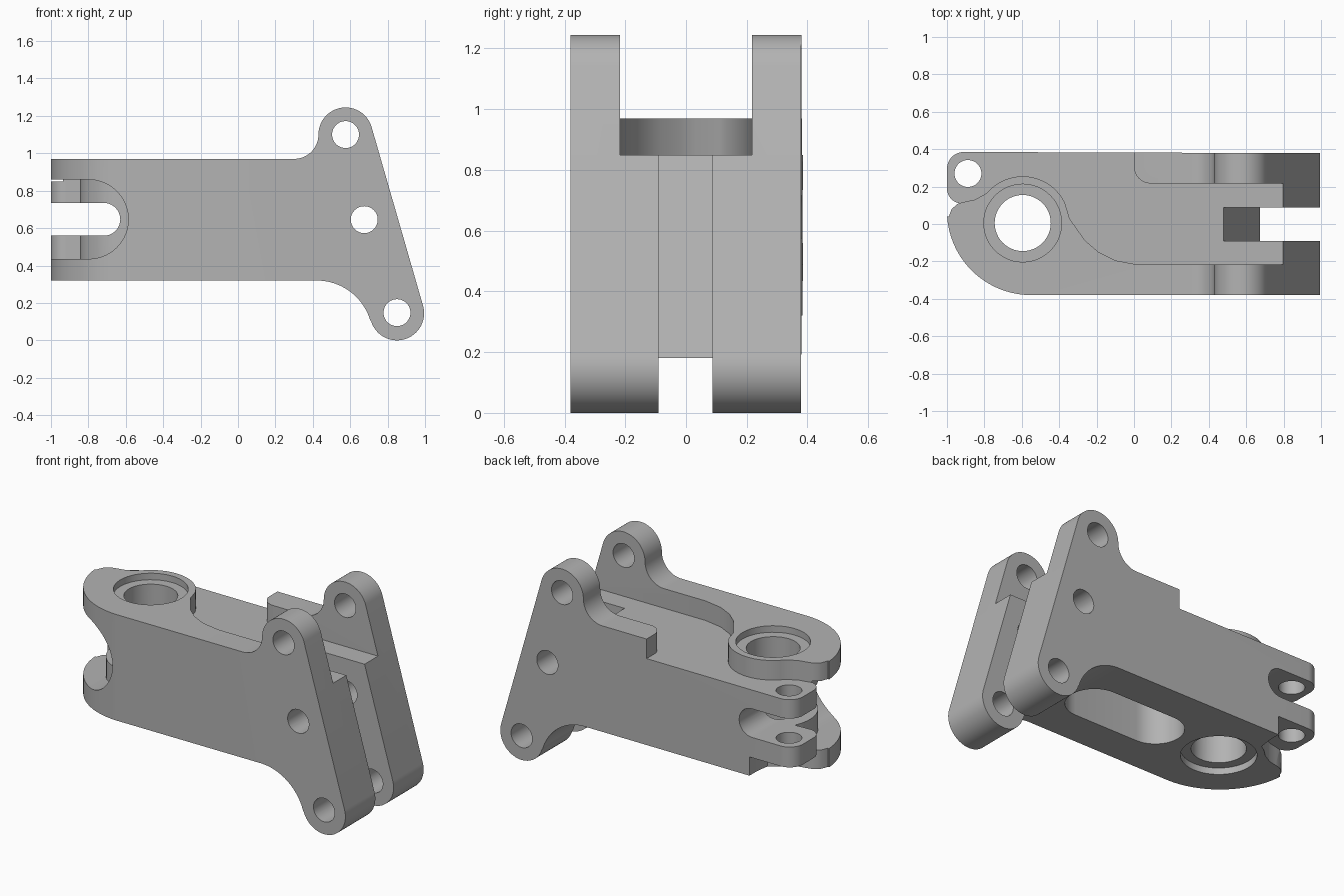
import bpy, bmesh
from math import radians, cos, sin
from mathutils import Vector

cube = bpy.data.objects.get("Cube")
if cube:
    bpy.data.objects.remove(cube, do_unlink=True)

grey = bpy.data.materials.new("plain grey")
grey.use_nodes = True
tone = (0.45, 0.45, 0.45, 1)
grey.diffuse_color = tone
grey.node_tree.nodes["Principled BSDF"].inputs["Base Color"].default_value = tone


def arc(cx, cy, r, start, end, steps=20):
    angles = [radians(start + (end - start) * i / steps) for i in range(steps + 1)]
    return [(cx + r * cos(a), cy + r * sin(a)) for a in angles]


def circle(cx, cy, r):
    return arc(cx, cy, r, 0, 360, 48)[:-1]


def capsule(x1, x2, c, r):
    return arc(x2, c, r, -90, 90) + arc(x1, c, r, 90, 270)


def prism(name, points, axis, low, high):
    """Extrude a 2D outline: axis Z uses (x, y), axis Y uses (x, z)."""
    place = (lambda u, v, t: (u, v, t)) if axis == "Z" else (lambda u, v, t: (u, t, v))
    bm = bmesh.new()
    face = bm.faces.new([bm.verts.new(place(u, v, low)) for u, v in points])
    grown = bmesh.ops.extrude_face_region(bm, geom=[face])["geom"]
    shift = Vector(place(0, 0, high - low))
    bmesh.ops.translate(bm, vec=shift, verts=[g for g in grown if isinstance(g, bmesh.types.BMVert)])
    bmesh.ops.recalc_face_normals(bm, faces=bm.faces)
    mesh = bpy.data.meshes.new(name)
    bm.to_mesh(mesh)
    bm.free()
    obj = bpy.data.objects.new(name, mesh)
    bpy.context.collection.objects.link(obj)
    return obj


def combine(target, tool, operation="DIFFERENCE"):
    mod = target.modifiers.new("cut", "BOOLEAN")
    mod.operation, mod.solver, mod.object = operation, "EXACT", tool
    bpy.context.view_layer.objects.active = target
    bpy.ops.object.modifier_apply(modifier=mod.name)
    bpy.data.objects.remove(tool, do_unlink=True)


bore = (-0.595, 0.005)
mid = 0.647

# Side profile with the upper and lower ears
side = [(-1.1, 0.97)]
side += [(-1.1, 0.32)] + arc(0.42, 0.02, 0.3, 90, 17)
side += arc(0.85, 0.145, 0.145, 197, 376, 32)
side += arc(0.575, 1.1, 0.145, 16, 180, 32)
side += arc(0.3, 1.1, 0.13, 0, -90)[1:]
body = prism("bracket_body", side, "Y", -0.5, 0.5)

# Plan outline with rounded left end
plan = [(1.1, -0.38), (1.1, 0.378)] + arc(-0.91, 0.295, 0.09, 90, 180)
plan += arc(-0.55, 0.07, 0.45, 180, 270, 32)
combine(body, prism("plan", plan, "Z", -0.5, 1.5), "INTERSECT")

# Upper recess, leaving the boss, the front wall and the back wall
rim = [(-1.1, 0.04), (-0.99, 0.04), (-0.975, 0.08), (-0.94, 0.11), (-0.9, 0.12), (-0.85, 0.13)]
sweep = [(-0.345, 0.03), (-0.31, -0.02), (-0.26, -0.09), (-0.19, -0.15), (-0.1, -0.195), (0.02, -0.217)]
recess = rim + arc(*bore, 0.25, 140, 25) + sweep
recess += [(1.2, -0.217), (1.2, 0.217)]
recess += arc(0.09, 0.307, 0.09, 270, 180) + [(0, 0.5), (-1.1, 0.5)]
combine(body, prism("upper_recess", recess, "Z", 0.85, 1.5))

# Lower recess under the pin lug
under = rim + arc(*bore, 0.25, 140, 118) + [(-0.705, 0.27), (-0.7, 0.32), (-0.7, 0.5), (-1.1, 0.5)]
combine(body, prism("lower_recess", under, "Z", 0, 0.435))

# Clearance in front of the lug, following the lug and the bore boss
clearance = prism("clearance", capsule(-1.4, -0.798, mid, 0.212), "Y", -0.6, 0.35)
lug = [(-0.4, 0.6), (-1.0, 0.6)] + arc(-0.92, 0.19, 0.08, 180, 270) + [(-0.84, 0.115), (-0.4, 0.115)]
combine(clearance, prism("lug", lug, "Z", -0.5, 1.5))
combine(clearance, prism("boss", circle(*bore, 0.25), "Z", -0.5, 1.5))
combine(body, clearance)

# Fork slot between the lugs
combine(body, prism("fork_slot", capsule(-1.4, -0.717, mid, 0.0875), "Y", -0.6, 0.6))

# Main bore, both counterbores and the pin hole
combine(body, prism("main_bore", circle(*bore, 0.15), "Z", -0.1, 1.5))
combine(body, prism("upper_counterbore", circle(*bore, 0.208), "Z", 0.93, 1.5))
combine(body, prism("lower_counterbore", circle(*bore, 0.208), "Z", -0.1, 0.36))
combine(body, prism("pin_hole", circle(-0.888, 0.27, 0.072), "Z", -0.1, 1.5))

# Cross holes through the ears
for x, z in ((0.575, 1.1), (0.675, 0.645), (0.85, 0.148)):
    combine(body, prism("cross_hole", circle(x, z, 0.072), "Y", -0.6, 0.6))

# Slanted slot splitting the right end
slot = [(0.387, 1.17), (0.74, -0.05), (1.3, -0.05), (1.3, 1.17)]
combine(body, prism("end_slot", slot, "Y", -0.09, 0.087))

# Rounded pocket in the underside
combine(body, prism("pocket", capsule(-0.15, 0.28, 0, 0.16), "Z", 0, 0.74))

body.data.materials.clear()
body.data.materials.append(grey)
for poly in body.data.polygons:
    poly.material_index = 0
bpy.ops.object.select_all(action="DESELECT")
body.select_set(True)
bpy.context.view_layer.objects.active = body
bpy.ops.object.shade_smooth_by_angle(angle=radians(30))
